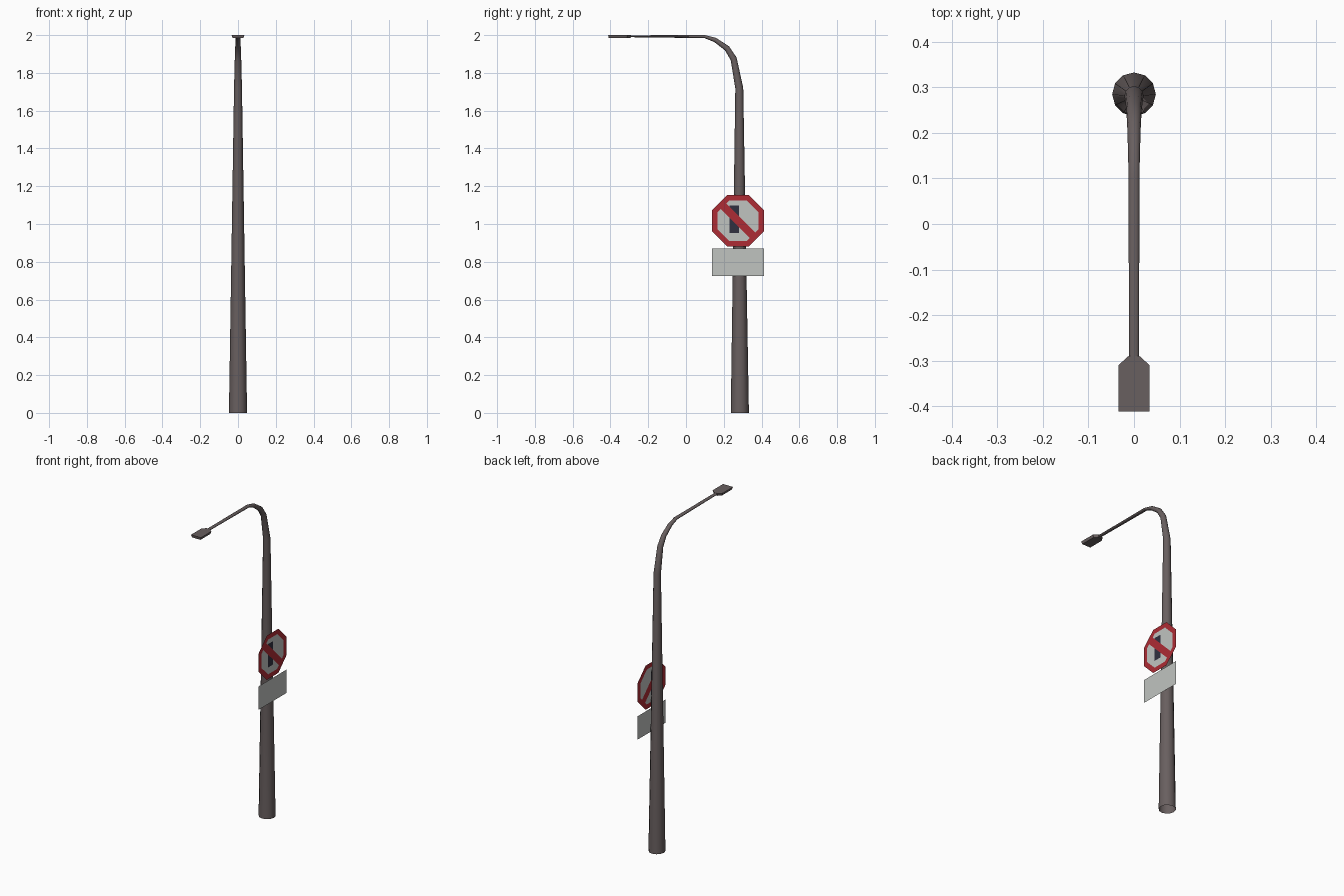
import bpy, bmesh, math
from mathutils import Vector

if "Cube" in bpy.data.objects:
    bpy.data.objects.remove(bpy.data.objects["Cube"])

POLE_Y, SIGN_X, SIGN_Y, SIGN_Z = 0.285, 0.045, 0.275, 1.017


def material(name, rgb):
    m = bpy.data.materials.new(name)
    m.diffuse_color = (*rgb, 1)
    m.use_nodes = True
    m.node_tree.nodes["Principled BSDF"].inputs["Base Color"].default_value = m.diffuse_color
    return m


metal = material("brown grey metal", (0.14, 0.115, 0.115))
red = material("sign red", (0.42, 0.025, 0.035))
white = material("sign white", (0.53, 0.55, 0.53))
dark = material("sign dark", (0.03, 0.03, 0.05))


def finish(bm, name, mats, angle=None):
    me = bpy.data.meshes.new(name)
    bm.to_mesh(me)
    bm.free()
    ob = bpy.data.objects.new(name, me)
    bpy.context.collection.objects.link(ob)
    for m in mats:
        me.materials.append(m)
    if angle:
        bpy.context.view_layer.objects.active = ob
        ob.select_set(True)
        bpy.ops.object.shade_smooth_by_angle(angle=math.radians(angle))
        ob.select_set(False)
    return ob


# Tapered pole bending into a flattened arm: y, z, half width, half depth, tilt in degrees
sections = [
    (POLE_Y, 0.0, 0.048, 0.048, 0),
    (0.282, 1.72, 0.021, 0.021, 5),
    (0.252, 1.875, 0.017, 0.017, 25),
    (0.217, 1.93, 0.015, 0.015, 45),
    (0.155, 1.974, 0.013, 0.012, 65),
    (0.10, 1.992, 0.012, 0.008, 84),
    (-0.30, 1.994, 0.011, 0.005, 90),
]
SIDES = 12
bm = bmesh.new()
rings = []
for y, z, rx, rn, tilt in sections:
    t = math.radians(tilt)
    ring = []
    for i in range(SIDES):
        a = 2 * math.pi * i / SIDES
        d = rn * math.sin(a)
        ring.append(bm.verts.new((rx * math.cos(a), y + d * math.cos(t), z + d * math.sin(t))))
    rings.append(ring)
for lo, hi in zip(rings, rings[1:]):
    for i in range(SIDES):
        j = (i + 1) % SIDES
        bm.faces.new((lo[i], lo[j], hi[j], hi[i]))
finish(bm, "pole_and_arm", [metal], 40)

# Flat lamp head, slightly narrower underneath
bm = bmesh.new()
outline = [(-0.034, -0.412), (0.034, -0.412), (0.034, -0.31), (0.012, -0.29),
           (-0.012, -0.29), (-0.034, -0.31)]
top = [bm.verts.new((x, y, 2.0)) for x, y in outline]
low = [bm.verts.new((x * 0.85, -0.36 + (y + 0.36) * 0.95, 1.984)) for x, y in outline]
bm.faces.new(top)
bm.faces.new(low[::-1])
for i in range(6):
    j = (i + 1) % 6
    bm.faces.new((low[i], low[j], top[j], top[i]))
finish(bm, "lamp_head", [metal])

# Octagonal sign: one thin sheet cut along the border, the stripe and the dark bar
OUTER, INNER, STRIPE = 0.137, 0.108, 0.021
BAR = (-0.045, 0.005, -0.065, 0.08)
bm = bmesh.new()
R = OUTER / math.cos(math.pi / 8)
bm.faces.new([bm.verts.new((SIGN_X, SIGN_Y + R * math.cos(a), SIGN_Z + R * math.sin(a)))
              for a in [math.pi / 8 + k * math.pi / 4 for k in range(8)]])
dirs = [Vector((0, math.cos(k * math.pi / 4), math.sin(k * math.pi / 4))) for k in range(8)]
centre = Vector((SIGN_X, SIGN_Y, SIGN_Z))
cuts = [(d, INNER) for d in dirs] + [(dirs[1], STRIPE), (dirs[1], -STRIPE)]
cuts += [(dirs[0], BAR[0]), (dirs[0], BAR[1]), (dirs[2], BAR[2]), (dirs[2], BAR[3])]
for d, offset in cuts:
    bmesh.ops.bisect_plane(bm, geom=bm.verts[:] + bm.edges[:] + bm.faces[:],
                           plane_co=centre + d * offset, plane_no=d)
for f in bm.faces:
    p = f.calc_center_median() - centre
    if max(p.dot(d) for d in dirs) > INNER or abs(p.dot(dirs[1])) < STRIPE:
        f.material_index = 0
    elif BAR[0] < p.y < BAR[1] and BAR[2] < p.z < BAR[3]:
        f.material_index = 2
    else:
        f.material_index = 1
finish(bm, "round_sign", [red, white, dark])

# Blank rectangular plate below the sign
bm = bmesh.new()
bm.faces.new([bm.verts.new((SIGN_X, y, z)) for y, z in
              ((0.138, 0.725), (0.412, 0.725), (0.412, 0.87), (0.138, 0.87))])
finish(bm, "lower_plate", [white])
